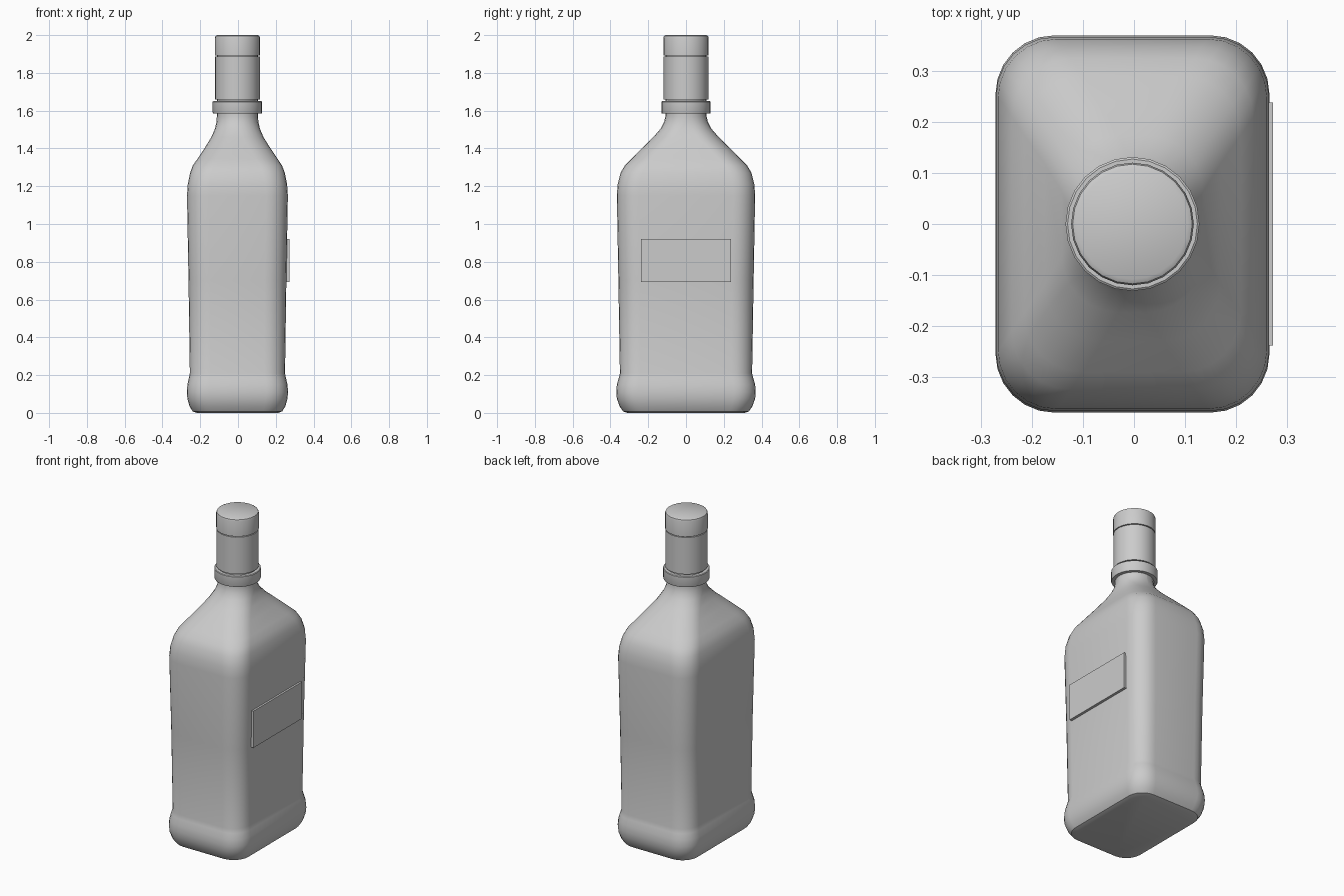
import bpy, bmesh, math

if "Cube" in bpy.data.objects:
    bpy.data.objects.remove(bpy.data.objects["Cube"])

CX = -0.003  # bottle axis, offset slightly by the label's thickness
SIDES = 24


def finish(name, bm, angle=35):
    bmesh.ops.recalc_face_normals(bm, faces=bm.faces)
    mesh = bpy.data.meshes.new(name)
    bm.to_mesh(mesh)
    bm.free()
    obj = bpy.data.objects.new(name, mesh)
    bpy.context.collection.objects.link(obj)
    bpy.ops.object.select_all(action='DESELECT')
    obj.select_set(True)
    bpy.context.view_layer.objects.active = obj
    bpy.ops.object.shade_smooth_by_angle(angle=math.radians(angle))
    return obj


def rounded_rect(hx, hy, r, z, steps=6):
    pts = []
    for q, (sx, sy) in enumerate([(1, 1), (-1, 1), (-1, -1), (1, -1)]):
        for i in range(steps + 1):
            a = math.pi / 2 * (q + i / steps)
            pts.append((CX + sx * (hx - r) + r * math.cos(a),
                        sy * (hy - r) + r * math.sin(a), z))
    return pts


def loft(name, rings, angle=35):
    bm = bmesh.new()
    loops = [[bm.verts.new(p) for p in ring] for ring in rings]
    for lo, hi in zip(loops, loops[1:]):
        for i in range(len(lo)):
            j = (i + 1) % len(lo)
            bm.faces.new((lo[i], lo[j], hi[j], hi[i]))
    bm.faces.new(loops[0][::-1])
    bm.faces.new(loops[-1])
    return finish(name, bm, angle)


def turned(name, profile):
    circle = [2 * math.pi * i / SIDES for i in range(SIDES)]
    return loft(name, [[(CX + r * math.cos(a), r * math.sin(a), z) for a in circle]
                       for r, z in profile])


# Glass body: half width, half depth, corner radius, height
sections = [
    (0.215, 0.310, 0.09, 0.0), (0.237, 0.333, 0.10, 0.008),
    (0.254, 0.352, 0.11, 0.035), (0.265, 0.366, 0.115, 0.075),
    (0.268, 0.369, 0.115, 0.11), (0.265, 0.366, 0.115, 0.15),
    (0.257, 0.356, 0.11, 0.185), (0.252, 0.350, 0.11, 0.21),
    (0.259, 0.358, 0.115, 0.70), (0.267, 0.366, 0.115, 1.15),
    (0.263, 0.362, 0.115, 1.21), (0.251, 0.347, 0.115, 1.27),
    (0.236, 0.324, 0.115, 1.31), (0.212, 0.290, 0.115, 1.345),
    (0.172, 0.230, 0.112, 1.405), (0.138, 0.173, 0.11, 1.46),
    (0.119, 0.134, 0.109, 1.505), (0.111, 0.116, 0.109, 1.54),
    (0.109, 0.109, 0.1089, 1.57), (0.109, 0.109, 0.1089, 1.60),
]
loft("bottle_body", [rounded_rect(*s) for s in sections])

# Neck collar, inner neck and two-part cap
turned("neck_collar", [(0.129, 1.585), (0.131, 1.59), (0.131, 1.647), (0.127, 1.65)])
turned("inner_neck", [(0.109, 1.60), (0.109, 1.90)])
turned("cap_sleeve", [(0.119, 1.66), (0.119, 1.888)])
turned("cap_top", [(0.12, 1.893), (0.12, 1.985), (0.117, 1.995), (0.108, 2.0)])

# Raised label plate on the right side
bm = bmesh.new()
bmesh.ops.create_cube(bm, size=1)
for v in bm.verts:
    v.co.x = 0.261 + v.co.x * 0.022
    v.co.y *= 0.475
    v.co.z = 0.8075 + v.co.z * 0.227
finish("label_plate", bm)
